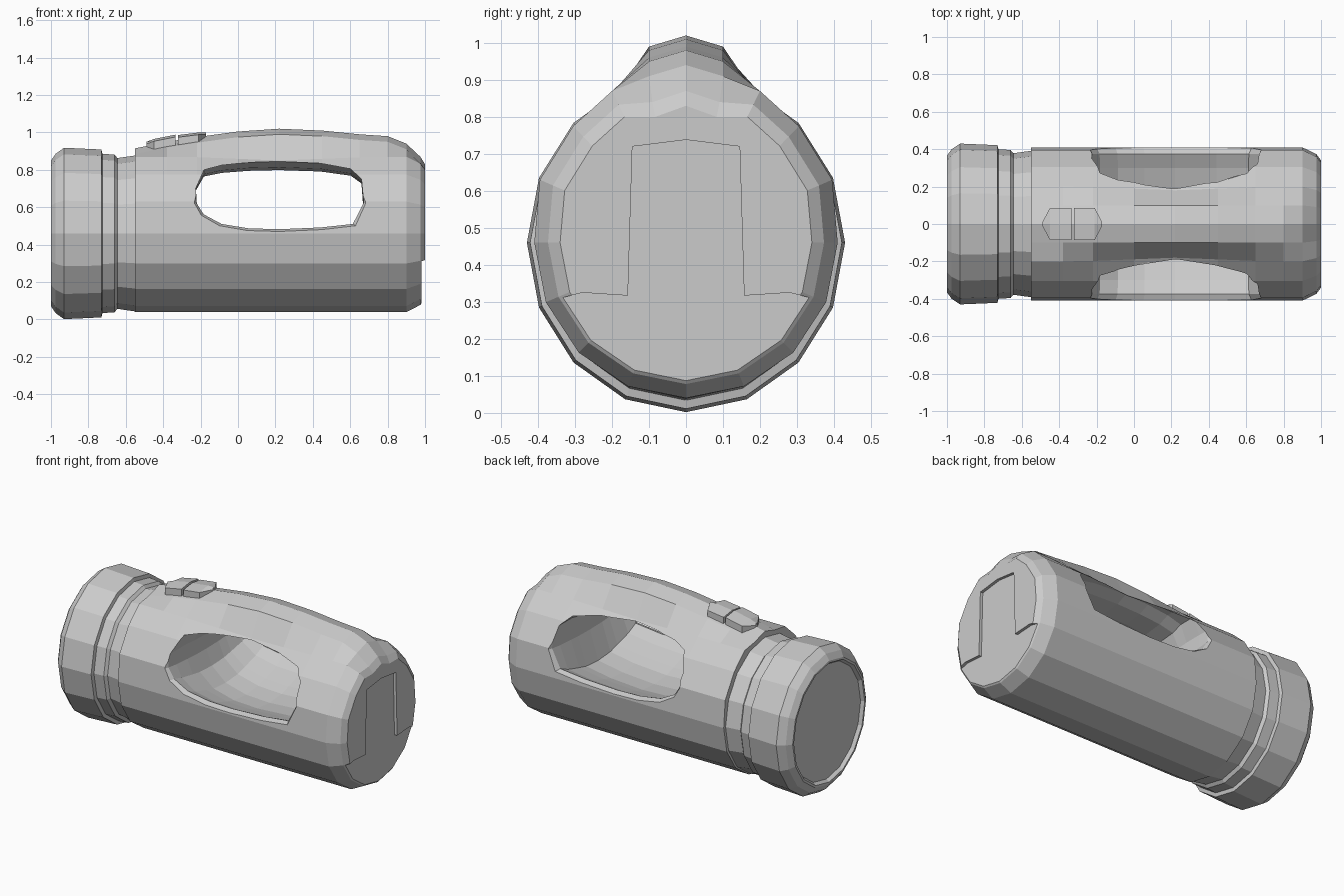
import bpy, bmesh, math

cube = bpy.data.objects.get("Cube")
if cube:
    bpy.data.objects.remove(cube, do_unlink=True)

grey = bpy.data.materials.new("grey plastic")
grey.use_nodes = True
colour = (0.6, 0.6, 0.6, 1)
grey.diffuse_color = colour
next(n for n in grey.node_tree.nodes if n.type == "BSDF_PRINCIPLED").inputs["Base Color"].default_value = colour

AXIS_Z = 0.46
SIDES = 16


def loft(name, rings):
    """Skin equal-length closed rings and cap both ends."""
    bm = bmesh.new()
    loops = [[bm.verts.new(p) for p in ring] for ring in rings]
    n = len(loops[0])
    for a, b in zip(loops, loops[1:]):
        for i in range(n):
            j = (i + 1) % n
            bm.faces.new((a[i], a[j], b[j], b[i]))
    bm.faces.new(loops[0])
    bm.faces.new(loops[-1])
    bmesh.ops.recalc_face_normals(bm, faces=bm.faces)
    mesh = bpy.data.meshes.new(name)
    bm.to_mesh(mesh)
    bm.free()
    mesh.materials.append(grey)
    obj = bpy.data.objects.new(name, mesh)
    bpy.context.collection.objects.link(obj)
    return obj


def cut(obj, cutter):
    """Subtract the cutter and discard it."""
    cutter.hide_render = True
    mod = obj.modifiers.new("cut", "BOOLEAN")
    mod.operation = "DIFFERENCE"
    mod.solver = "EXACT"
    mod.object = cutter
    bpy.context.view_layer.objects.active = obj
    bpy.ops.object.modifier_apply(modifier=mod.name)
    bpy.data.objects.remove(cutter, do_unlink=True)


# Lamp head with recessed lens and stepped neck: (x, radius factor)
head_profile = [(-0.98, 0.79), (-1, 0.82), (-1, 0.85), (-0.975, 0.93), (-0.93, 1),
                (-0.73, 0.98), (-0.725, 0.93), (-0.66, 0.92), (-0.645, 0.88),
                (-0.55, 0.91), (-0.5, 0.88)]


def head_ring(x, s):
    angles = [2 * math.pi * i / SIDES for i in range(SIDES)]
    return [(x, 0.43 * s * math.cos(a), AXIS_Z + 0.458 * s * math.sin(a)) for a in angles]


loft("lamp_head", [head_ring(x, s) for x, s in head_profile])

# Body: round below, rising to a narrow handle ridge on top: (x, scale, top z)
stations = [(-0.55, 1, 0.915), (-0.38, 1, 0.95), (-0.22, 1, 0.975), (0, 1, 1.005),
            (0.22, 1, 1.02), (0.45, 1, 1.01), (0.65, 1, 0.99), (0.8, 1, 0.98),
            (0.9, 1, 0.94), (0.975, 0.91, 0.87), (1, 0.83, 0.83)]


def body_ring(x, s, top):
    pinch = 0.02 * max(0, 1 - abs(x - 0.22) / 0.5)
    half = [(0.41 * math.sin(a), AXIS_Z - 0.42 * math.cos(a))
            for a in (math.pi * i / 8 for i in range(5))]
    half += [(0.395, 0.63), (0.305, 0.775), (0.2 - pinch, 0.87 - pinch)]
    half = [(y * s, AXIS_Z + (z - AXIS_Z) * s) for y, z in half]
    half += [(0.1 * s, top - 0.03), (0, top)]
    mirrored = [(-y, z) for y, z in half[-2:0:-1]]
    return [(x, y, z) for y, z in half + mirrored]


body = loft("body", [body_ring(*s) for s in stations])

# Hand opening: outline in x and z, lofted across with lips and a dished floor
outline = [(-0.245, 0.7), (-0.2, 0.8), (-0.1, 0.825), (0.05, 0.84), (0.22, 0.845),
           (0.45, 0.835), (0.62, 0.805), (0.68, 0.75), (0.69, 0.62), (0.63, 0.5),
           (0.45, 0.48), (0.22, 0.47), (0.05, 0.475), (-0.1, 0.5), (-0.2, 0.555), (-0.24, 0.62)]
# Distance from centre, inset of ends, shift of ceiling, shift of floor
steps = [(0.6, 0, 0, 0), (0.41, 0, 0, 0), (0.375, 0.018, 0, 0.012), (0.3, 0.02, 0, -0.025),
         (0.19, 0.02, 0, -0.06), (0.12, 0.02, -0.03, -0.08), (0, 0.02, -0.045, -0.09)]


def opening_ring(y, inset, up, low):
    ring = []
    for x, z in outline:
        weight = abs(z - 0.66) / 0.18
        shift = up if z > 0.66 else low
        ring.append((x - inset * (x - 0.22) / 0.46, y, z + weight * shift))
    return ring


mirrored_steps = [(-y, a, b, c) for y, a, b, c in steps[-2::-1]]
cut(body, loft("opening_cutter", [opening_ring(*s) for s in steps + mirrored_steps]))

# Shallow recess of the battery cover: lower band with an upright tab
tab = [(0.6, -0.2), (0.6, 0.29), (0.38, 0.3), (0.28, 0.325), (0.157, 0.317), (0.145, 0.72), (0, 0.738)]
tab += [(-y, z) for y, z in tab[-2::-1]]
cut(body, loft("cover_cutter", [[(x, y, z) for y, z in tab] for x in (0.982, 1.1)]))

# Two-part rocker switch: (x, half width, top z)
front_half = [(-0.49, 0.01, 0.95), (-0.45, 0.085, 0.965), (-0.335, 0.085, 0.988)]
rear_half = [(-0.322, 0.085, 0.986), (-0.21, 0.085, 1.0), (-0.17, 0.01, 1.0)]


def switch_ring(x, w, z):
    return [(x, -w, z - 0.06), (x, w, z - 0.06), (x, w, z - 0.012), (x, 0, z), (x, -w, z - 0.012)]


for name, part in (("switch_front", front_half), ("switch_rear", rear_half)):
    loft(name, [switch_ring(*p) for p in part])
